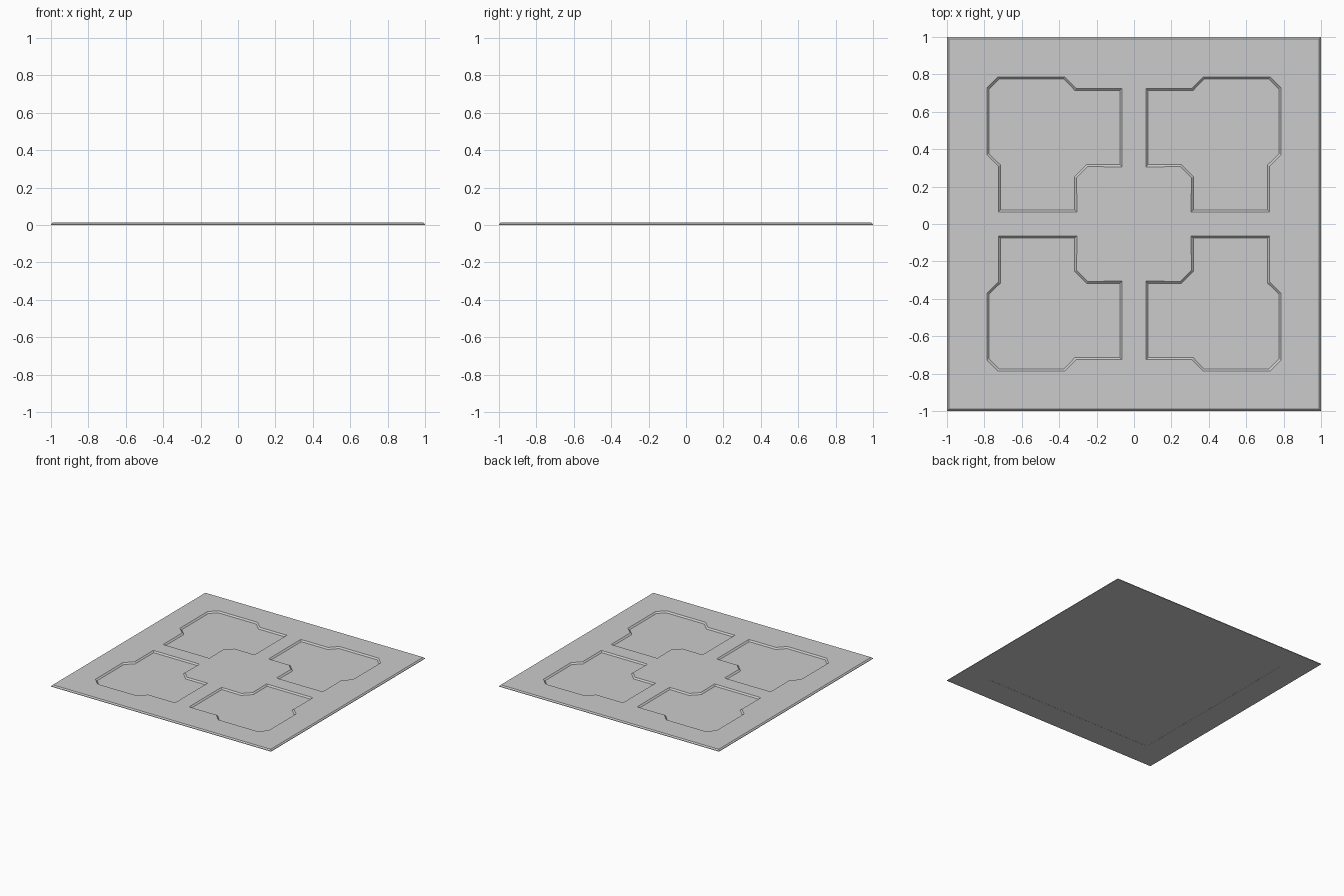
import bpy
import bmesh
from mathutils import Vector

if "Cube" in bpy.data.objects:
    bpy.data.objects.remove(bpy.data.objects["Cube"])

H = 0.013      # tile thickness
SLOPE = 0.012  # width of the sloped edges seen from above


def inset(points, d):
    """Mitred inset of a counter-clockwise outline."""
    out = []
    for i, p in enumerate(points):
        a = (p - points[i - 1]).normalized()
        b = (points[(i + 1) % len(points)] - p).normalized()
        na, nb = Vector((-a.y, a.x)), Vector((-b.y, b.x))
        out.append(p + (na + nb) * d / (1 + na.dot(nb)))
    return out


def loft(name, sections):
    """Closed solid through (outline, z) sections, bottom to top."""
    bm = bmesh.new()
    rings = [[bm.verts.new((p.x, p.y, z)) for p in pts] for pts, z in sections]
    n = len(rings[0])
    for lo, hi in zip(rings, rings[1:]):
        for i in range(n):
            j = (i + 1) % n
            bm.faces.new((lo[i], lo[j], hi[j], hi[i]))
    bm.faces.new(rings[0][::-1])
    bm.faces.new(rings[-1])
    bmesh.ops.recalc_face_normals(bm, faces=bm.faces)
    mesh = bpy.data.meshes.new(name)
    bm.to_mesh(mesh)
    bm.free()
    obj = bpy.data.objects.new(name, mesh)
    bpy.context.collection.objects.link(obj)
    return obj


def square(r):
    return [Vector(p) for p in ((-r, -r), (r, -r), (r, r), (-r, r))]


# Tile with a chamfered outer edge
tile = loft("tile", [(square(1.0), 0), (square(1.0), 0.004),
                     (square(1.0 - 0.01), H)])

# One recess outline, mirror-symmetric about the diagonal
half = [Vector(p) for p in ((0.305, 0.064), (0.725, 0.064), (0.725, 0.31),
                            (0.787, 0.37), (0.787, 0.727), (0.727, 0.787))]
half = half[:5]
outline = half + [Vector((p.y, p.x)) for p in half[::-1]]
outline += [Vector((0.248, 0.307)), Vector((0.307, 0.248))]

# Four tapered cutters, then cut the recesses
for k, (sx, sy) in enumerate(((1, 1), (-1, 1), (-1, -1), (1, -1))):
    pts = [Vector((p.x * sx, p.y * sy)) for p in outline]
    if sx * sy < 0:
        pts.reverse()
    cutter = loft(f"recess_cutter_{k}", [(inset(pts, SLOPE), 0.002), (pts, H),
                                         (pts, H + 0.05)])
    cutter.hide_render = True
    cutter.hide_viewport = False
    cutter.display_type = 'WIRE'
    mod = tile.modifiers.new(f"recess_{k}", 'BOOLEAN')
    mod.operation = 'DIFFERENCE'
    mod.solver = 'EXACT'
    mod.object = cutter

# Shallow square panel line on the underside
panel_cutter = loft("underside_cutter", [(square(0.787), -0.05),
                                         (square(0.787), 0.001)])
panel_cutter.hide_render = True
panel_cutter.display_type = 'WIRE'
mod = tile.modifiers.new("underside_panel", 'BOOLEAN')
mod.operation = 'DIFFERENCE'
mod.solver = 'EXACT'
mod.object = panel_cutter
